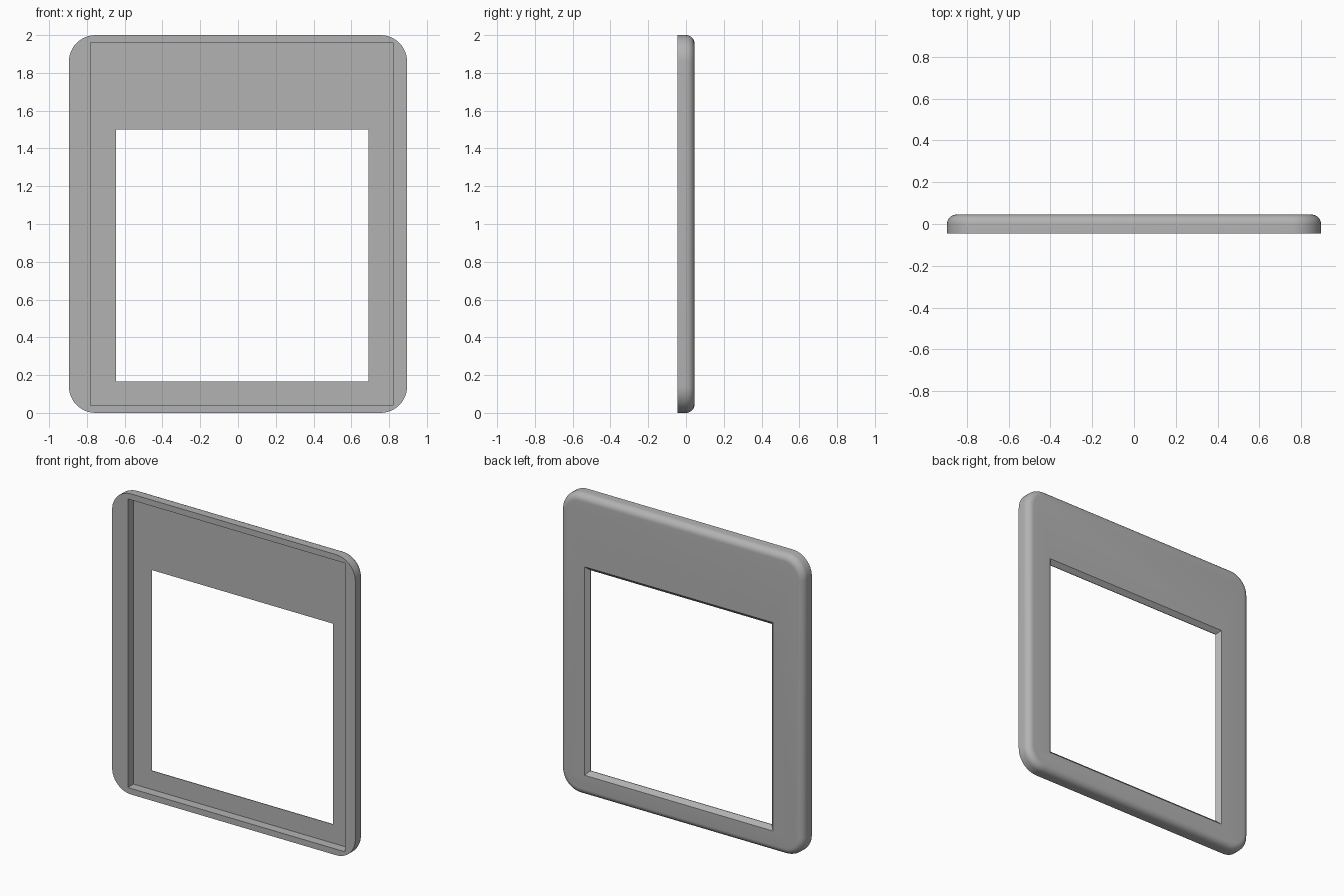
import bpy, bmesh, math

if "Cube" in bpy.data.objects:
    bpy.data.objects.remove(bpy.data.objects["Cube"])

HALF_W, HEIGHT, HALF_T, CORNER, ROUND = 0.895, 2.0, 0.045, 0.14, 0.045
FLOOR = 0.015          # depth of the pocket floor along y

grey = bpy.data.materials.new("plain grey")
grey.use_nodes = True
colour = (0.45, 0.45, 0.45, 1)
grey.diffuse_color = colour
grey.node_tree.nodes["Principled BSDF"].inputs["Base Color"].default_value = colour


def rect_ring(x0, x1, z0, z1, radius=0, steps=12):
    """Rectangle outline in the xz plane, with optional round corners."""
    if radius == 0:
        return [(x1, z1), (x0, z1), (x0, z0), (x1, z0)]
    ring = []
    corners = [(x1 - radius, z1 - radius), (x0 + radius, z1 - radius),
               (x0 + radius, z0 + radius), (x1 - radius, z0 + radius)]
    for quarter, (cx, cz) in enumerate(corners):
        for i in range(steps + 1):
            a = math.pi / 2 * (quarter + i / steps)
            ring.append((cx + radius * math.cos(a), cz + radius * math.sin(a)))
    return ring


def loft(name, layers):
    """Closed solid through (y, ring) layers."""
    bm = bmesh.new()
    rings = [[bm.verts.new((x, y, z)) for x, z in ring] for y, ring in layers]
    for a, b in zip(rings, rings[1:]):
        for i in range(len(a)):
            j = (i + 1) % len(a)
            bm.faces.new((a[i], a[j], b[j], b[i]))
    bm.faces.new(rings[0])
    bm.faces.new(rings[-1])
    bmesh.ops.recalc_face_normals(bm, faces=bm.faces)
    mesh = bpy.data.meshes.new(name)
    bm.to_mesh(mesh)
    bm.free()
    mesh.materials.append(grey)
    obj = bpy.data.objects.new(name, mesh)
    bpy.context.collection.objects.link(obj)
    return obj


def inset_plate(d):
    return rect_ring(-HALF_W + d, HALF_W - d, d, HEIGHT - d, CORNER - d)


def window(grow):
    return rect_ring(-0.645 - grow, 0.69 + grow, 0.165 - grow, 1.5 + grow)


# Plate with square front rim and rounded back rim
layers = [(-HALF_T, inset_plate(0))]
for i in range(9):
    a = math.pi / 2 * i / 8
    layers.append((HALF_T - ROUND + ROUND * math.sin(a),
                   inset_plate(ROUND * (1 - math.cos(a)))))
frame = loft("frame_panel", layers)

# Shallow front pocket, and a window that flares toward the back
pocket_ring = rect_ring(-0.78, 0.82, 0.04, 1.96)
flare, lip = 0.026, FLOOR + 0.004
slope = flare / (HALF_T - lip)
cutters = [
    loft("pocket_cutter", [(-0.2, pocket_ring), (FLOOR, pocket_ring)]),
    loft("window_cutter", [(-0.2, window(0)), (lip, window(0)),
                           (HALF_T + 0.02, window(flare + 0.02 * slope))]),
]
bpy.context.view_layer.objects.active = frame
frame.select_set(True)
for cutter in cutters:
    cutter.hide_render = True
    cut = frame.modifiers.new(cutter.name, 'BOOLEAN')
    cut.operation = 'DIFFERENCE'
    cut.solver = 'EXACT'
    cut.object = cutter
    bpy.ops.object.modifier_apply(modifier=cut.name)
    bpy.data.objects.remove(cutter)

bpy.ops.object.shade_smooth_by_angle(angle=math.radians(30))
